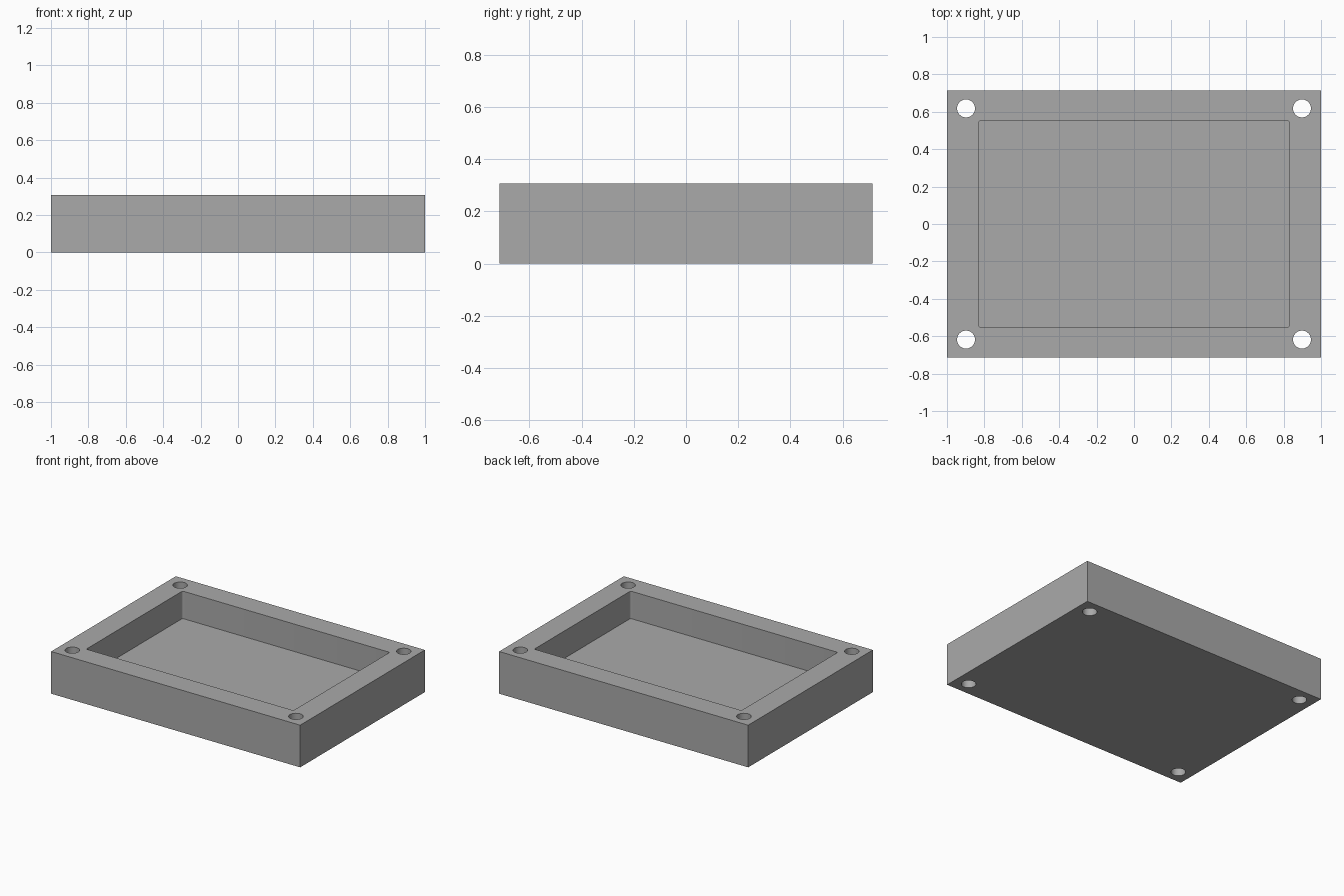
import bpy

if "Cube" in bpy.data.objects:
    bpy.data.objects.remove(bpy.data.objects["Cube"])

HX, HY, H = 1.0, 0.715, 0.306      # outer half sizes and height
PX, PY, FLOOR = 0.832, 0.552, 0.107  # pocket half sizes and floor height
HOLE_X, HOLE_Y, HOLE_R = 0.898, 0.618, 0.048

grey = bpy.data.materials.new("plain grey")
grey.diffuse_color = (0.4, 0.4, 0.4, 1)
grey.use_nodes = True
grey.node_tree.nodes["Principled BSDF"].inputs["Base Color"].default_value = grey.diffuse_color


def box(name, hx, hy, z0, z1):
    bpy.ops.mesh.primitive_cube_add(size=1, location=(0, 0, (z0 + z1) / 2))
    ob = bpy.context.object
    ob.name = name
    ob.scale = (2 * hx, 2 * hy, z1 - z0)
    bpy.ops.object.transform_apply(location=True, rotation=False, scale=True)
    ob.data.materials.append(grey)
    return ob


def cut(target, cutter):
    mod = target.modifiers.new("cut", 'BOOLEAN')
    mod.operation = 'DIFFERENCE'
    mod.solver = 'EXACT'
    mod.object = cutter
    bpy.context.view_layer.objects.active = target
    bpy.ops.object.modifier_apply(modifier=mod.name)
    bpy.data.objects.remove(cutter)


# Solid block
tray = box("tray", HX, HY, 0, H)

# Pocket with slightly rounded upright corners
pocket = box("pocket_cutter", PX, PY, FLOOR, H + 0.1)
weights = pocket.data.attributes.new("bevel_weight_edge", 'FLOAT', 'EDGE')
for e in pocket.data.edges:
    a, b = (pocket.data.vertices[i].co for i in e.vertices)
    weights.data[e.index].value = 1.0 if abs(a.z - b.z) > 0.1 else 0.0
bevel = pocket.modifiers.new("round", 'BEVEL')
bevel.limit_method = 'WEIGHT'
bevel.width = 0.012
bevel.segments = 4
bpy.ops.object.modifier_apply(modifier=bevel.name)
cut(tray, pocket)

# Corner screw holes, right through
for sx in (-1, 1):
    for sy in (-1, 1):
        bpy.ops.mesh.primitive_cylinder_add(
            vertices=48, radius=HOLE_R, depth=H + 0.2,
            location=(sx * HOLE_X, sy * HOLE_Y, H / 2))
        hole = bpy.context.object
        hole.data.materials.append(grey)
        cut(tray, hole)

bpy.ops.object.select_all(action='DESELECT')
tray.select_set(True)
bpy.context.view_layer.objects.active = tray
bpy.ops.object.shade_smooth_by_angle(angle=0.6)
